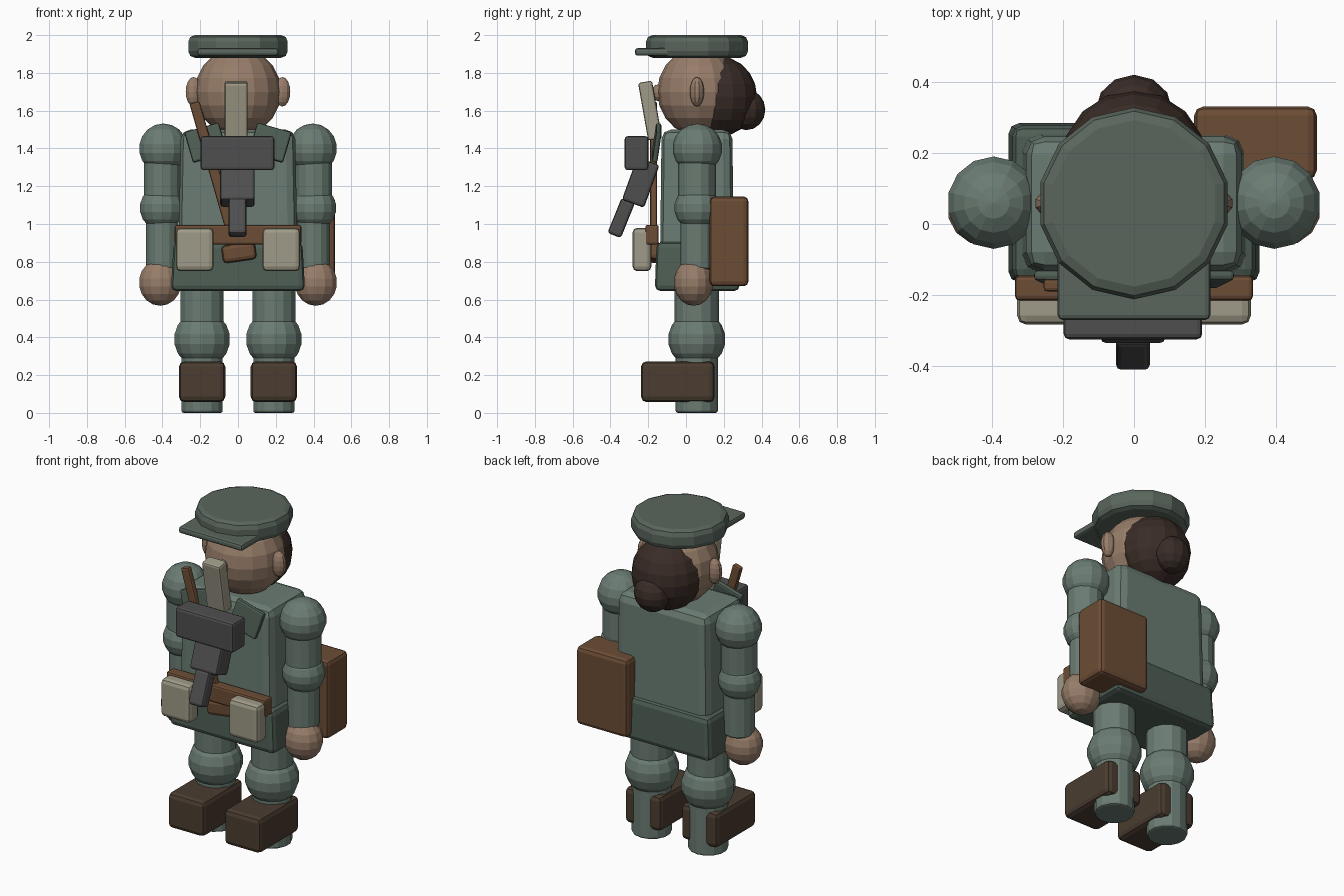
import bpy, bmesh
from math import radians
from mathutils import Euler

cube = bpy.data.objects.get("Cube")
if cube:
    bpy.data.objects.remove(cube, do_unlink=True)


def material(name, *srgb):
    color = [(c / 255) ** 2.2 for c in srgb] + [1]
    m = bpy.data.materials.new(name)
    m.use_nodes = True
    m.diffuse_color = color
    m.node_tree.nodes["Principled BSDF"].inputs["Base Color"].default_value = color
    return m


CLOTH = material("uniform_cloth", 106, 123, 114)
COAT = material("coat_cloth", 80, 95, 86)
CAP = material("cap_cloth", 90, 102, 93)
SKIN = material("skin", 150, 124, 105)
HAIR = material("hair", 60, 48, 43)
BOOT = material("boot_leather", 76, 63, 52)
LEATHER = material("strap_leather", 108, 78, 56)
CANVAS = material("canvas", 158, 154, 135)
METAL = material("gunmetal", 80, 80, 80)


def finish(name, bm, mat, loc, tilt=(0, 0, 0), bevel=0, segments=2):
    mesh = bpy.data.meshes.new(name)
    bm.to_mesh(mesh)
    bm.free()
    mesh.materials.append(mat)
    obj = bpy.data.objects.new(name, mesh)
    obj.location = loc
    obj.rotation_euler = Euler([radians(a) for a in tilt])
    bpy.context.collection.objects.link(obj)
    if bevel:
        mod = obj.modifiers.new("Soft edges", 'BEVEL')
        mod.width = bevel
        mod.segments = segments
        mod.limit_method = 'ANGLE'
        mod.angle_limit = radians(40)
    return obj


def box(name, mat, loc, size, tilt=(0, 0, 0), bevel=0.02, taper=1):
    bm = bmesh.new()
    bmesh.ops.create_cube(bm, size=1)
    for v in bm.verts:
        shrink = taper if v.co.z > 0 else 1
        v.co.x *= size[0] * shrink
        v.co.y *= size[1] * shrink
        v.co.z *= size[2]
    return finish(name, bm, mat, loc, tilt, bevel)


def ball(name, mat, loc, radii, sides=14, rings=9):
    bm = bmesh.new()
    bmesh.ops.create_uvsphere(bm, u_segments=sides, v_segments=rings, radius=1)
    bmesh.ops.scale(bm, vec=radii, verts=bm.verts)
    return finish(name, bm, mat, loc)


def tube(name, mat, loc, radius, bottom, top, bevel=0.012):
    bm = bmesh.new()
    bmesh.ops.create_cone(bm, cap_ends=True, segments=14, radius1=radius,
                          radius2=radius, depth=top - bottom)
    return finish(name, bm, mat, (*loc, (top + bottom) / 2), bevel=bevel)


# Head, hair and cap
ball("head", SKIN, (0, 0.07, 1.7), (0.228, 0.222, 0.235), 16, 10)
ball("hair", HAIR, (0, 0.173, 1.675), (0.205, 0.203, 0.213), 16, 10)
ball("hair_bun", HAIR, (0, 0.32, 1.605), (0.108, 0.1, 0.108), 12, 8)
ball("nose", SKIN, (0, -0.145, 1.695), (0.035, 0.04, 0.045), 10, 6)
tube("neck", SKIN, (0, 0.06), 0.1, 1.42, 1.55)
tube("cap_crown", CAP, (0, 0.058), 0.27, 1.88, 2.0, 0.035)
box("cap_visor", CAP, (0, -0.145, 1.911), (0.43, 0.25, 0.04), bevel=0.014)

# Jacket
box("jacket_body", CLOTH, (0, 0.058, 1.175), (0.63, 0.39, 0.65),
    bevel=0.05, taper=0.96)
box("coat_skirt", COAT, (0, 0.06, 0.775), (0.71, 0.45, 0.26),
    bevel=0.03, taper=0.96)

# Belt, sling and bags
box("belt", LEATHER, (0, -0.18, 0.943), (0.67, 0.07, 0.105), bevel=0.012)
box("sling_strap", LEATHER, (-0.115, -0.172, 1.24), (0.055, 0.035, 0.84),
    (0, -16, 0), bevel=0.01)
box("sling_end", LEATHER, (0.005, -0.165, 0.85), (0.18, 0.06, 0.095),
    (0, -8, 0), bevel=0.022)
box("satchel", LEATHER, (0.342, 0.228, 0.908), (0.345, 0.205, 0.475), bevel=0.025)

# Weapon slung on the chest
box("weapon_stock", CANVAS, (-0.01, -0.19, 1.6), (0.122, 0.075, 0.31),
    (10, 0, 0), bevel=0.012)
box("weapon_receiver", METAL, (-0.003, -0.262, 1.375), (0.39, 0.125, 0.18), bevel=0.015)
box("weapon_body", METAL, (-0.003, -0.24, 1.22), (0.182, 0.125, 0.24),
    (-20, 0, 0), bevel=0.015)
box("weapon_grip", METAL, (-0.003, -0.343, 1.032), (0.095, 0.076, 0.2),
    (-22, 0, 0), bevel=0.015)

# Paired parts
for side, s in (("left", 1), ("right", -1)):
    ball(side + "_ear", SKIN, (s * 0.235, 0.058, 1.7), (0.044, 0.038, 0.078), 10, 8)
    box(side + "_lapel", COAT, (s * 0.17, -0.155, 1.43), (0.19, 0.03, 0.17),
        (-8, s * 16, 0), bevel=0.012)
    box(side + "_pouch", CANVAS, (s * 0.229, -0.233, 0.865), (0.2, 0.1, 0.23), bevel=0.025)

    arm = (s * 0.4, 0.058)
    ball(side + "_shoulder", CLOTH, (s * 0.395, 0.06, 1.4), (0.132, 0.132, 0.132))
    tube(side + "_upper_arm", CLOTH, arm, 0.1, 1.08, 1.4)
    ball(side + "_elbow", CLOTH, (s * 0.403, 0.058, 1.085), (0.12, 0.12, 0.12))
    tube(side + "_forearm", CLOTH, arm, 0.088, 0.76, 1.08)
    ball(side + "_hand", SKIN, (s * 0.412, 0.04, 0.69), (0.115, 0.105, 0.123))

    leg = (s * 0.19, 0.057)
    tube(side + "_thigh", CLOTH, leg, 0.117, 0.39, 0.8)
    ball(side + "_knee", CLOTH, (*leg, 0.39), (0.152, 0.152, 0.152))
    tube(side + "_shin", CLOTH, leg, 0.112, 0, 0.39)
    box(side + "_boot", BOOT, (s * 0.19, -0.043, 0.165), (0.245, 0.39, 0.215), bevel=0.028)
